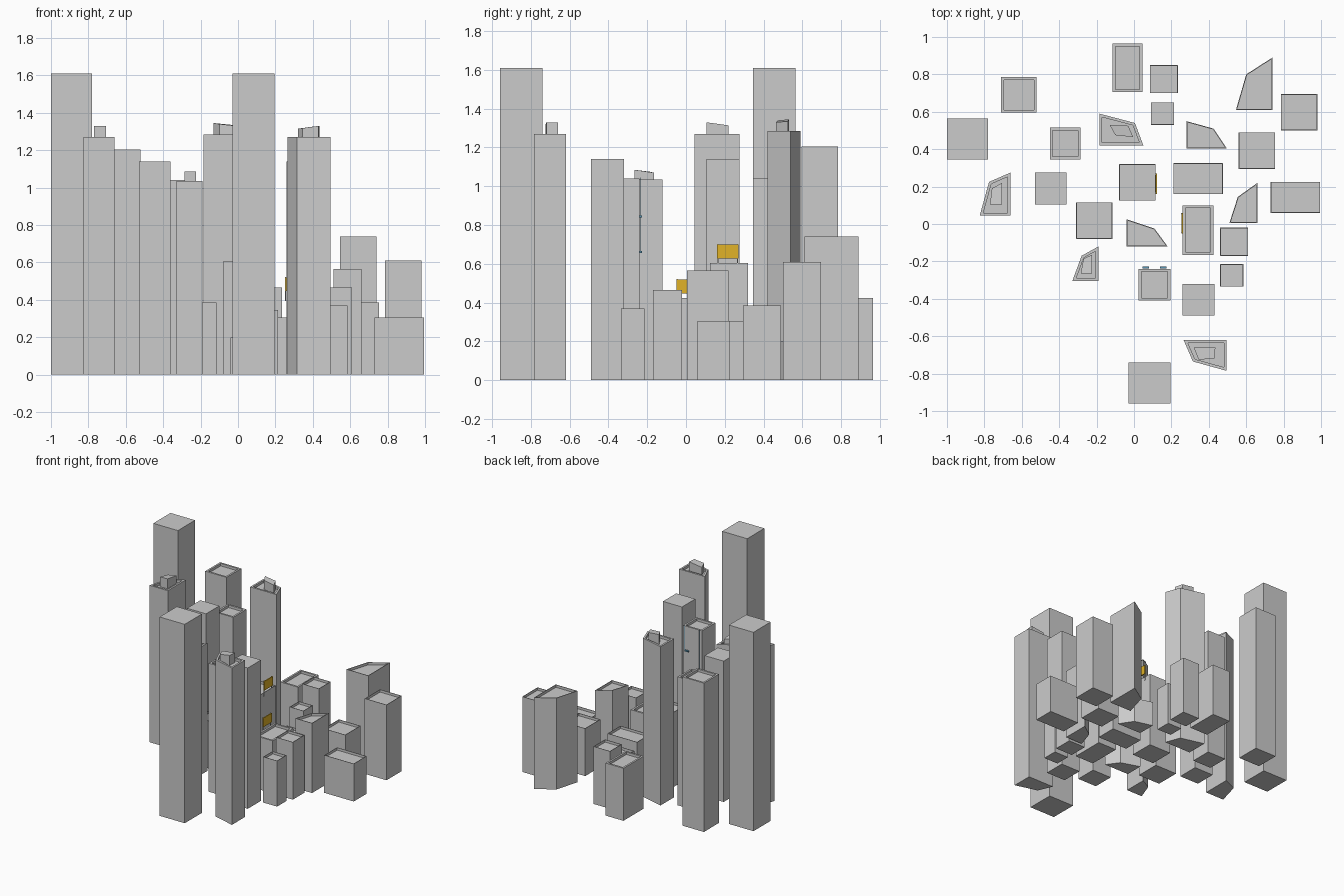
import bpy, bmesh
from mathutils import Vector


def material(name, rgb):
    m = bpy.data.materials.new(name)
    m.diffuse_color = (*rgb, 1)
    return m


ORANGE = material("sign_orange", (0.75, 0.45, 0.02))
BLUE = material("platform_blue", (0.1, 0.3, 0.45))


def inset_points(pts, d):
    # offset a convex outline inward by d
    n = len(pts)
    area = sum(pts[i][0] * pts[(i + 1) % n][1] - pts[(i + 1) % n][0] * pts[i][1] for i in range(n))
    s = 1 if area > 0 else -1
    out = []
    for i in range(n):
        p = Vector(pts[i])
        e1 = (p - Vector(pts[i - 1])).normalized()
        e2 = (Vector(pts[(i + 1) % n]) - p).normalized()
        n1 = Vector((-e1.y, e1.x)) * s
        n2 = Vector((-e2.y, e2.x)) * s
        out.append(p + (n1 + n2) * (d / (1 + n1.dot(n2))))
    return out


def loft(name, rings, mat=None):
    # closed solid through a stack of equal-length point rings
    bm = bmesh.new()
    vs = [[bm.verts.new(p) for p in r] for r in rings]
    n = len(vs[0])
    for a, b in zip(vs, vs[1:]):
        for i in range(n):
            j = (i + 1) % n
            bm.faces.new((a[i], a[j], b[j], b[i]))
    bm.faces.new(vs[0][::-1])
    bm.faces.new(vs[-1])
    bmesh.ops.recalc_face_normals(bm, faces=bm.faces)
    me = bpy.data.meshes.new(name)
    bm.to_mesh(me)
    bm.free()
    ob = bpy.data.objects.new(name, me)
    bpy.context.collection.objects.link(ob)
    if mat:
        me.materials.append(mat)
    return ob


def rect(x0, x1, y0, y1):
    return [(x0, y0), (x1, y0), (x1, y1), (x0, y1)]


def at(pts, z):
    return [(p[0], p[1], z) for p in pts]


def box(name, x0, x1, y0, y1, z0, z1, mat=None):
    r = rect(x0, x1, y0, y1)
    return loft(name, [at(r, z0), at(r, z1)], mat)


def building(name, pts, h, rim=0.0, recess=0.02):
    rings = [at(pts, 0), at(pts, h)]
    if rim:
        q = inset_points(pts, rim)
        rings += [at(q, h), at(q, h - recess)]
    return loft(name, rings)


# plain flat-topped towers
for i, (r, h) in enumerate([
    ((-1.0, -0.78, 0.345, 0.565), 1.61),
    ((-0.03, 0.195, -0.96, -0.74), 1.61),
    ((-0.53, -0.36, 0.105, 0.275), 1.14),
    ((0.26, 0.43, -0.49, -0.32), 1.14),
]):
    building(f"plain_tower_{i}", rect(*r), h)

# towers and blocks with a wide parapet
for i, (r, h) in enumerate([
    ((-0.71, -0.52, 0.595, 0.785), 1.205),
    ((-0.45, -0.285, 0.345, 0.515), 1.04),
    ((0.025, 0.195, -0.41, -0.24), 1.04),
    ((-0.115, 0.045, 0.705, 0.965), 0.425),
    ((0.26, 0.425, -0.165, 0.1), 0.425),
]):
    building(f"parapet_tower_{i}", rect(*r), h, 0.015)

# low blocks with a thin parapet
for i, (r, h) in enumerate([
    ((-0.31, -0.115, -0.08, 0.115), 0.385),
    ((-0.08, 0.115, 0.125, 0.32), 0.605),
    ((0.085, 0.235, 0.7, 0.85), 0.465),
    ((0.09, 0.215, 0.53, 0.65), 0.345),
    ((0.21, 0.475, 0.16, 0.325), 0.305),
    ((0.46, 0.61, -0.17, -0.02), 0.465),
    ((0.46, 0.585, -0.335, -0.215), 0.37),
    ((0.73, 0.995, 0.06, 0.225), 0.305),
    ((0.56, 0.755, 0.295, 0.49), 0.385),
    ((0.785, 0.98, 0.5, 0.695), 0.61),
]):
    building(f"low_block_{i}", rect(*r), h, 0.004)

# angled low buildings
for i, (pts, h) in enumerate([
    ([(0.545, 0.61), (0.6, 0.8), (0.74, 0.89), (0.74, 0.61)], 0.74),
    ([(0.51, 0.005), (0.555, 0.145), (0.66, 0.22), (0.66, 0.005)], 0.565),
    ([(0.28, 0.55), (0.425, 0.51), (0.495, 0.405), (0.28, 0.405)], 0.2),
    ([(-0.04, 0.025), (0.11, -0.025), (0.18, -0.12), (-0.04, -0.12)], 0.2),
]):
    building(f"angled_block_{i}", pts, h, 0.005)

# angled towers with a sloped roof housing: outline, height, housing outline, housing tops
for i, (pts, h, hp, tops) in enumerate([
    ([(-0.185, 0.59), (0.005, 0.54), (0.05, 0.42), (-0.185, 0.42)], 1.285,
     [(-0.13, 0.53), (-0.03, 0.525), (-0.005, 0.465), (-0.1, 0.475)], (1.345, 1.335, 1.33, 1.34)),
    ([(-0.825, 0.045), (-0.775, 0.225), (-0.66, 0.275), (-0.66, 0.045)], 1.27,
     [(-0.77, 0.105), (-0.76, 0.19), (-0.705, 0.22), (-0.705, 0.105)], (1.33, 1.318, 1.314, 1.33)),
    ([(-0.33, -0.305), (-0.28, -0.17), (-0.19, -0.12), (-0.19, -0.305)], 1.035,
     [(-0.285, -0.265), (-0.27, -0.185), (-0.225, -0.165), (-0.225, -0.265)], (1.085, 1.075, 1.07, 1.085)),
    ([(0.265, -0.62), (0.495, -0.62), (0.495, -0.785), (0.315, -0.735)], 1.27,
     [(0.32, -0.66), (0.435, -0.66), (0.43, -0.72), (0.345, -0.725)], (1.315, 1.33, 1.33, 1.318)),
]):
    building(f"angled_tower_{i}", pts, h, 0.015)
    loft(f"roof_housing_{i}", [at(hp, h - 0.02), [(p[0], p[1], t) for p, t in zip(hp, tops)]])

# rooftop billboards on short posts
for i, (x, y, z) in enumerate([(0.12, 0.215, 0.605), (0.258, 0.005, 0.425)]):
    box(f"billboard_{i}", x - 0.004, x + 0.004, y - 0.055, y + 0.055, z + 0.022, z + 0.095, ORANGE)
    for s in (-1, 1):
        c = y + s * 0.05
        box(f"billboard_{i}_post_{s}", x - 0.007, x - 0.002, c - 0.003, c + 0.003, z - 0.03, z + 0.098)

# hanging platforms on the back wall
for i, (x, z) in enumerate([(0.0625, 0.655), (0.1575, 0.84)]):
    box(f"hanging_platform_{i}", x - 0.0175, x + 0.0175, -0.239, -0.228, z, z + 0.01, BLUE)
    for s in (-1, 1):
        c = x + s * 0.016
        box(f"platform_{i}_rope_{s}", c - 0.001, c + 0.001, -0.235, -0.233, z, 1.045, BLUE)
